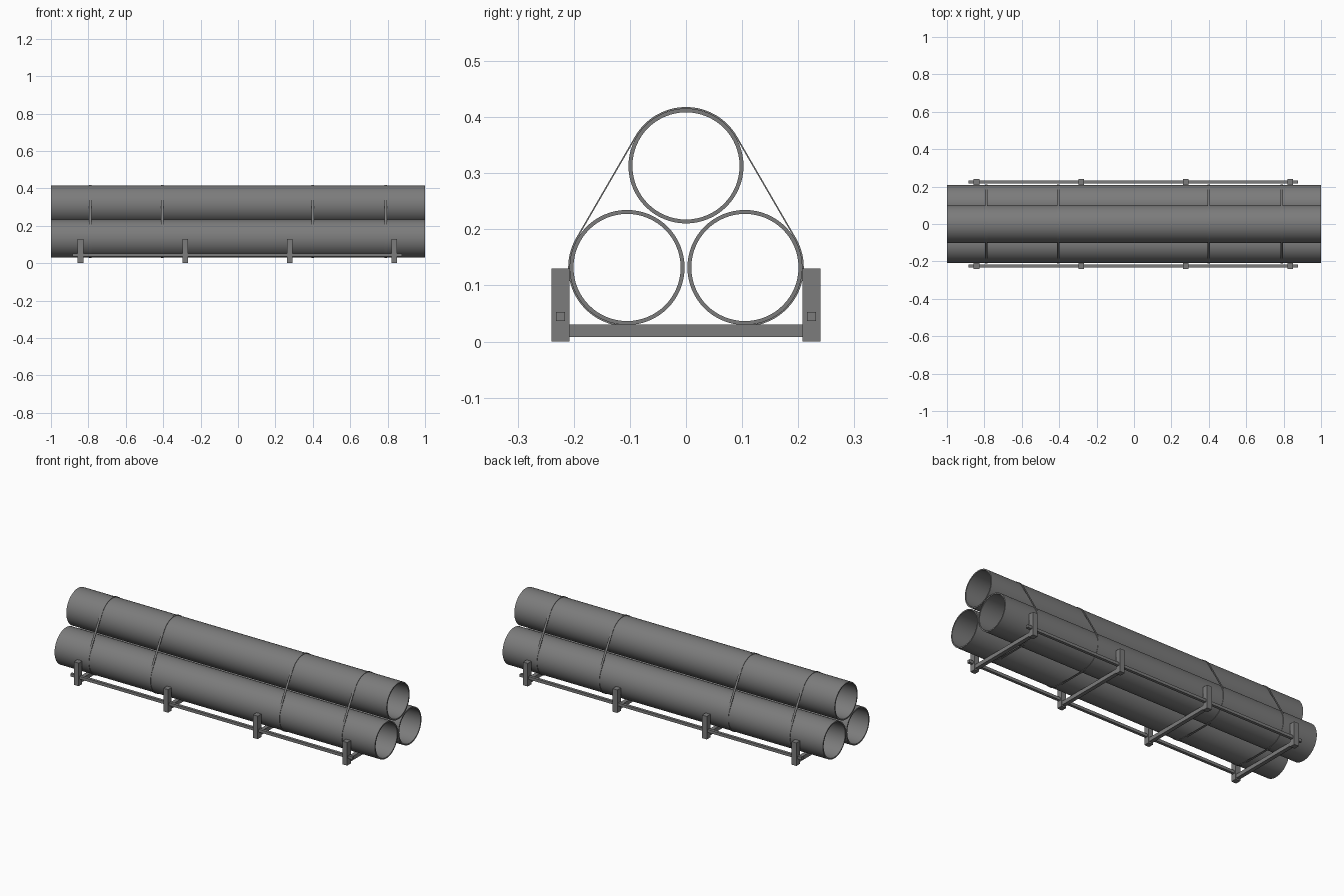
import bpy, bmesh
from math import sin, cos, radians

if "Cube" in bpy.data.objects:
    bpy.data.objects.remove(bpy.data.objects["Cube"], do_unlink=True)

GREY = (0.2, 0.2, 0.2, 1.0)
steel = bpy.data.materials.new("steel grey")
steel.use_nodes = True
steel.diffuse_color = GREY
steel.node_tree.nodes["Principled BSDF"].inputs["Base Color"].default_value = GREY

PIPE_R, BORE_R, STRAP_R = 0.1025, 0.0955, 0.105
PIPE_CENTRES = [(0, 0.313), (-0.105, 0.132), (0.105, 0.132)]


def finish(bm, name, smooth=False):
    bmesh.ops.recalc_face_normals(bm, faces=bm.faces)
    mesh = bpy.data.meshes.new(name)
    bm.to_mesh(mesh)
    bm.free()
    mesh.materials.append(steel)
    obj = bpy.data.objects.new(name, mesh)
    bpy.context.collection.objects.link(obj)
    if smooth:
        bpy.ops.object.select_all(action="DESELECT")
        obj.select_set(True)
        bpy.context.view_layer.objects.active = obj
        bpy.ops.object.shade_smooth_by_angle(angle=radians(30))
    return obj


def arc(centre, radius, start, end, steps):
    """Points of an arc in the y-z plane."""
    angles = [radians(start + (end - start) * i / steps) for i in range(steps + 1)]
    return [(centre[0] + radius * cos(a), centre[1] + radius * sin(a)) for a in angles]


def hollow_band(name, outer, inner, x0, x1):
    """Closed ring between two matching outlines, extruded along x."""
    bm = bmesh.new()
    loops = [[bm.verts.new((x, y, z)) for y, z in outline]
             for outline, x in ((outer, x0), (outer, x1), (inner, x1), (inner, x0))]
    n = len(outer)
    for k in range(4):
        a, b = loops[k], loops[(k + 1) % 4]
        for i in range(n):
            j = (i + 1) % n
            bm.faces.new((a[i], a[j], b[j], b[i]))
    return finish(bm, name, smooth=True)


def box(name, centre, size):
    bm = bmesh.new()
    bmesh.ops.create_cube(bm, size=1)
    bmesh.ops.scale(bm, vec=size, verts=bm.verts)
    bmesh.ops.translate(bm, vec=centre, verts=bm.verts)
    return finish(bm, name)


def strap_outline(radius):
    """Taut loop around the three pipes."""
    points = []
    for centre, start in zip(PIPE_CENTRES, (30, 150, 270)):
        points += arc(centre, radius, start, start + 120, 20)
    return points


# Stacked pipes
for label, centre in zip(("top", "front", "back"), PIPE_CENTRES):
    hollow_band(label + "_pipe", arc(centre, PIPE_R, 0, 360, 64)[:-1],
                arc(centre, BORE_R, 0, 360, 64)[:-1], -1, 1)

# Binding straps
for i, x in enumerate((-0.79, -0.405, 0.4, 0.79)):
    hollow_band(f"strap_{i + 1}", strap_outline(STRAP_R), strap_outline(PIPE_R),
                x - 0.006, x + 0.006)

# Cradle frames: cross beam with a post at each end
for i in range(4):
    x = -0.842 + 0.559 * i
    box(f"cross_beam_{i + 1}", (x, 0, 0.019), (0.022, 0.418, 0.022))
    for label, side in (("front", -1), ("back", 1)):
        box(f"{label}_post_{i + 1}", (x, side * 0.224, 0.065), (0.03, 0.032, 0.13))

# Long side rails joining the posts
for label, side in (("front", -1), ("back", 1)):
    box(label + "_rail", (-0.004, side * 0.224, 0.045), (1.76, 0.016, 0.016))
